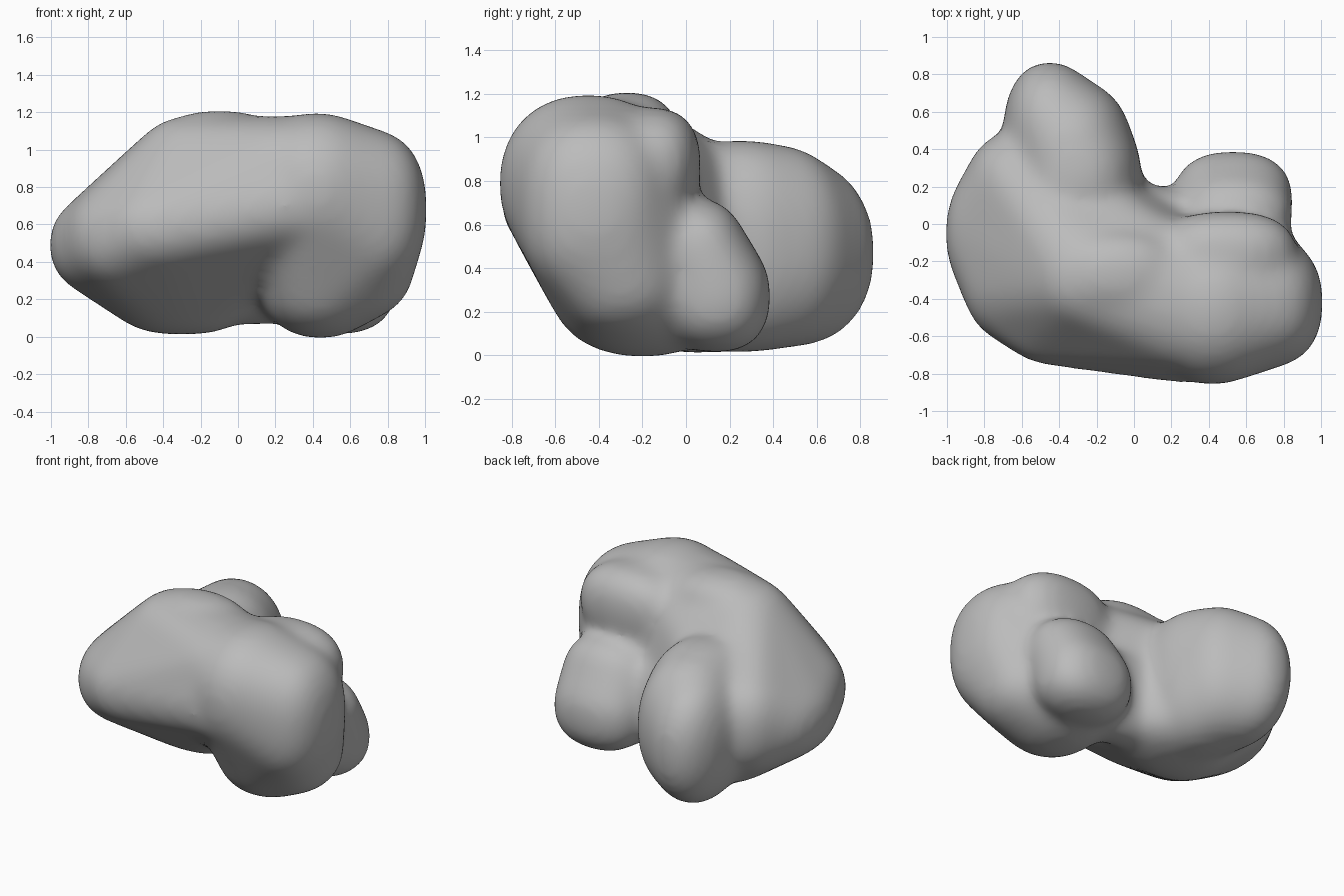
import bpy, bmesh
from mathutils import Vector

if "Cube" in bpy.data.objects:
    bpy.data.objects.remove(bpy.data.objects["Cube"])

grey = bpy.data.materials.new("stone grey")
grey.use_nodes = True
grey.diffuse_color = (0.5, 0.5, 0.5, 1)
grey.node_tree.nodes["Principled BSDF"].inputs["Base Color"].default_value = (0.5, 0.5, 0.5, 1)

SWELL = 0.01  # allowance for the softening
rock_bm = bmesh.new()


def lobe(bm, centre, radii, power=2.2):
    """Add a rounded lump; a higher power makes it boxier."""
    for v in bmesh.ops.create_icosphere(bm, subdivisions=4, radius=1)["verts"]:
        size = sum(abs(c) ** power for c in v.co) ** (1 / power)
        v.co = Vector(c / size * (r + SWELL) for c, r in zip(v.co, radii)) + Vector(centre)


def wrap(*lumps):
    """Add one taut skin stretched around several lumps."""
    core = bmesh.new()
    for lump in lumps:
        lobe(core, *lump)
    verts = [rock_bm.verts.new(v.co) for v in core.verts]
    core.free()
    bmesh.ops.convex_hull(rock_bm, input=verts)
    loose = [v for v in verts if v.is_valid and not v.link_faces]
    bmesh.ops.delete(rock_bm, geom=loose, context="VERTS")


# Left body: ridge, top, flank, overhanging front, base and back
wrap(((-0.26, -0.28, 0.91), (0.28, 0.28, 0.26)),
     ((0.25, -0.42, 0.87), (0.3, 0.36, 0.3)),
     ((-0.68, -0.05, 0.49), (0.32, 0.4, 0.27)),
     ((-0.6, -0.25, 0.53), (0.32, 0.39, 0.29)),
     ((-0.4, -0.42, 0.58), (0.35, 0.33, 0.25)),
     ((0.25, -0.5, 0.7), (0.3, 0.34, 0.25)),
     ((-0.3, 0.05, 0.26), (0.38, 0.32, 0.24), 2.5),
     ((-0.61, 0.2, 0.52), (0.28, 0.29, 0.34)))
# Crest along the top
lobe(rock_bm, (-0.1, -0.27, 0.98), (0.34, 0.23, 0.22), 2.4)
# Tall rear lobe
wrap(((-0.3, 0.25, 0.5), (0.33, 0.35, 0.48), 2.4),
     ((-0.34, 0.4, 0.5), (0.32, 0.36, 0.46)),
     ((-0.45, 0.5, 0.47), (0.24, 0.36, 0.42)))
# Front right mass leaning back to its foot
wrap(((0.42, -0.45, 0.79), (0.35, 0.4, 0.4)),
     ((0.68, -0.42, 0.68), (0.32, 0.34, 0.42), 2.4),
     ((0.44, -0.2, 0.33), (0.33, 0.42, 0.33)),
     ((0.6, -0.3, 0.37), (0.33, 0.3, 0.28)))
# Upper rear lump
lobe(rock_bm, (0.5, -0.15, 0.88), (0.36, 0.21, 0.25), 2.4)
# Lower rear lump
wrap(((0.54, 0.06, 0.49), (0.3, 0.2, 0.22)),
     ((0.53, 0.14, 0.27), (0.31, 0.24, 0.25), 2.4))
# Low bridge inside the bend
lobe(rock_bm, (0.1, 0, 0.37), (0.32, 0.19, 0.3), 2.4)

mesh = bpy.data.meshes.new("lumpy_rock")
rock_bm.to_mesh(mesh)
rock_bm.free()
mesh.materials.append(grey)
rock = bpy.data.objects.new("lumpy_rock", mesh)
bpy.context.collection.objects.link(rock)

# Fuse the lumps and soften the seams
fuse = rock.modifiers.new("fuse", "REMESH")
fuse.mode, fuse.voxel_size, fuse.use_smooth_shade = "VOXEL", 0.025, True
soften = rock.modifiers.new("soften", "SMOOTH")
soften.factor, soften.iterations = 0.5, 45
